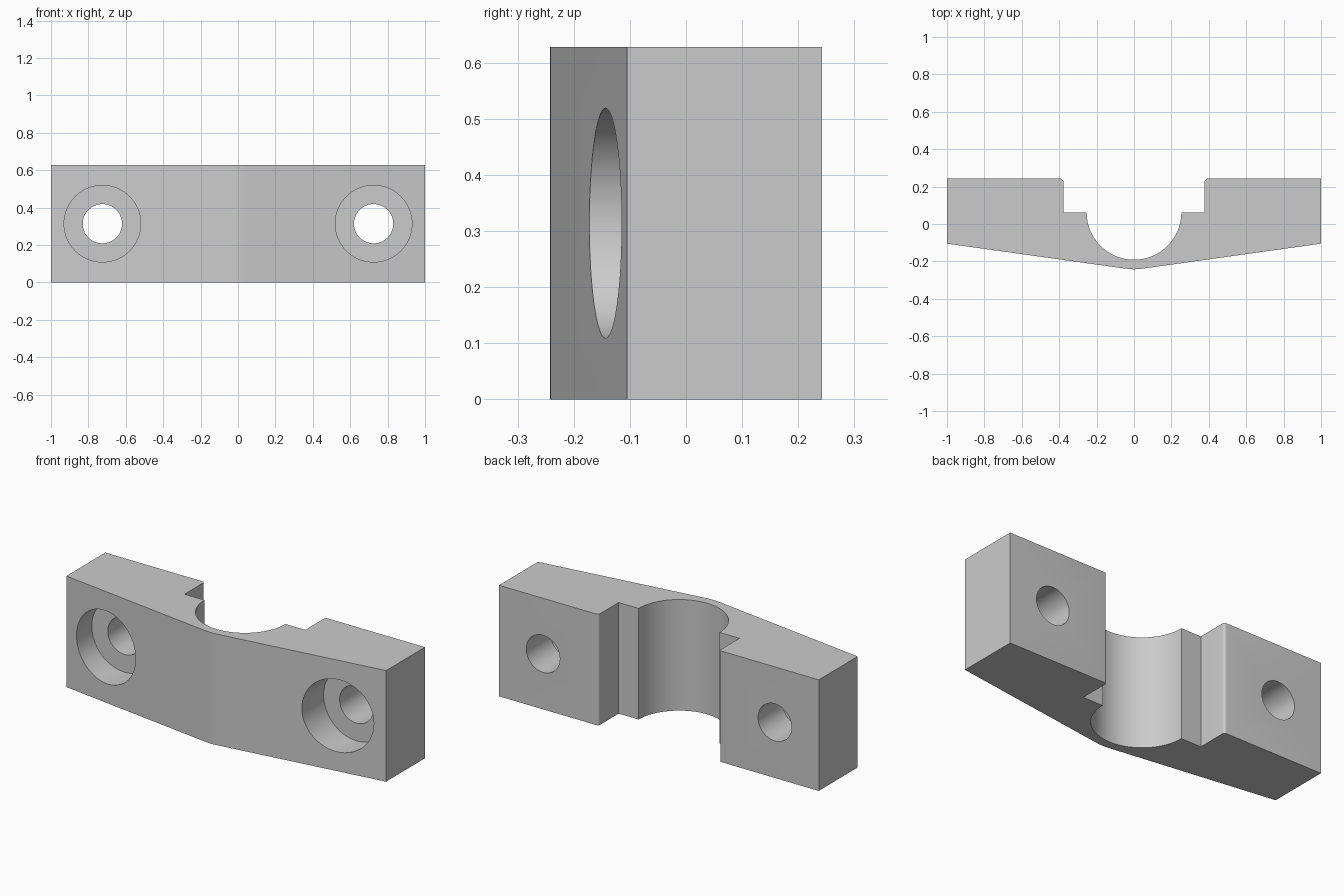
import bpy, bmesh, math
from mathutils import Vector

cube = bpy.data.objects.get("Cube")
if cube:
    bpy.data.objects.remove(cube, do_unlink=True)

HEIGHT = 0.628
BACK, STEP, APEX = 0.242, 0.062, -0.245
BORE = 0.253
HOLE_X, FLOOR = 0.725, 0.022

grey = bpy.data.materials.new("plain grey")
grey.use_nodes = True
color = (0.6, 0.6, 0.6, 1)
grey.diffuse_color = color
grey.node_tree.nodes["Principled BSDF"].inputs["Base Color"].default_value = color


def arc(cx, cy, r, start, end, n):
    """Points on a circle, angles in degrees."""
    angles = [math.radians(start + (end - start) * i / n) for i in range(n + 1)]
    return [(cx + r * math.cos(a), cy + r * math.sin(a)) for a in angles]


def finish(bm, name):
    bmesh.ops.recalc_face_normals(bm, faces=bm.faces)
    mesh = bpy.data.meshes.new(name)
    bm.to_mesh(mesh)
    bm.free()
    mesh.materials.append(grey)
    obj = bpy.data.objects.new(name, mesh)
    bpy.context.collection.objects.link(obj)
    return obj


# Clamp outline: shallow V front with a softened apex, bore and stepped back
slope = math.atan2(-0.105 - APEX, 1)
nose_r = 0.3
nose_y = APEX + nose_r / math.cos(slope)
tilt = math.degrees(slope)
lip = 0.014
outline = [(-1, -0.105)]
outline += arc(0, nose_y, nose_r, 270 - tilt, 270 + tilt, 8)
outline += [(1, -0.105), (1, BACK)]
outline += arc(0.378 + lip, BACK - lip, lip, 90, 180, 6)
outline += [(0.378, STEP)]
outline += arc(0, STEP, BORE, 0, -180, 64)
outline += [(-0.378, STEP)]
outline += arc(-0.378 - lip, BACK - lip, lip, 0, 90, 6)
outline += [(-1, BACK)]

bm = bmesh.new()
base = bm.faces.new([bm.verts.new((x, y, 0)) for x, y in outline])
top = bmesh.ops.extrude_face_region(bm, geom=[base])["geom"]
bmesh.ops.translate(bm, vec=Vector((0, 0, HEIGHT)),
                    verts=[v for v in top if isinstance(v, bmesh.types.BMVert)])
body = finish(bm, "clamp_half")


# Counterbored screw hole cutters, each a single stepped solid of revolution
def screw_cutter(name, x):
    bm = bmesh.new()
    profile = [(0, -0.4), (0.205, -0.4), (0.205, FLOOR),
               (0.105, FLOOR), (0.105, 0.4), (0, 0.4)]
    verts = [bm.verts.new((r, y, 0)) for r, y in profile]
    edges = [bm.edges.new(pair) for pair in zip(verts, verts[1:])]
    bmesh.ops.spin(bm, geom=verts + edges, cent=(0, 0, 0), axis=(0, 1, 0),
                   angle=math.tau, steps=64)
    bmesh.ops.remove_doubles(bm, verts=bm.verts, dist=0.0001)
    bmesh.ops.translate(bm, vec=Vector((x, 0, HEIGHT / 2)), verts=bm.verts)
    return finish(bm, name)


bpy.context.view_layer.objects.active = body
body.select_set(True)
for side, x in (("left", HOLE_X), ("right", -HOLE_X)):
    cutter = screw_cutter(side + "_screw_hole_cutter", x)
    mod = body.modifiers.new(side + "_screw_hole", "BOOLEAN")
    mod.operation = "DIFFERENCE"
    mod.solver = "EXACT"
    mod.object = cutter
    bpy.ops.object.modifier_apply(modifier=mod.name)
    bpy.data.objects.remove(cutter, do_unlink=True)

# Smooth the round walls while keeping the machined edges sharp
bpy.ops.object.shade_smooth_by_angle(angle=math.radians(20))
